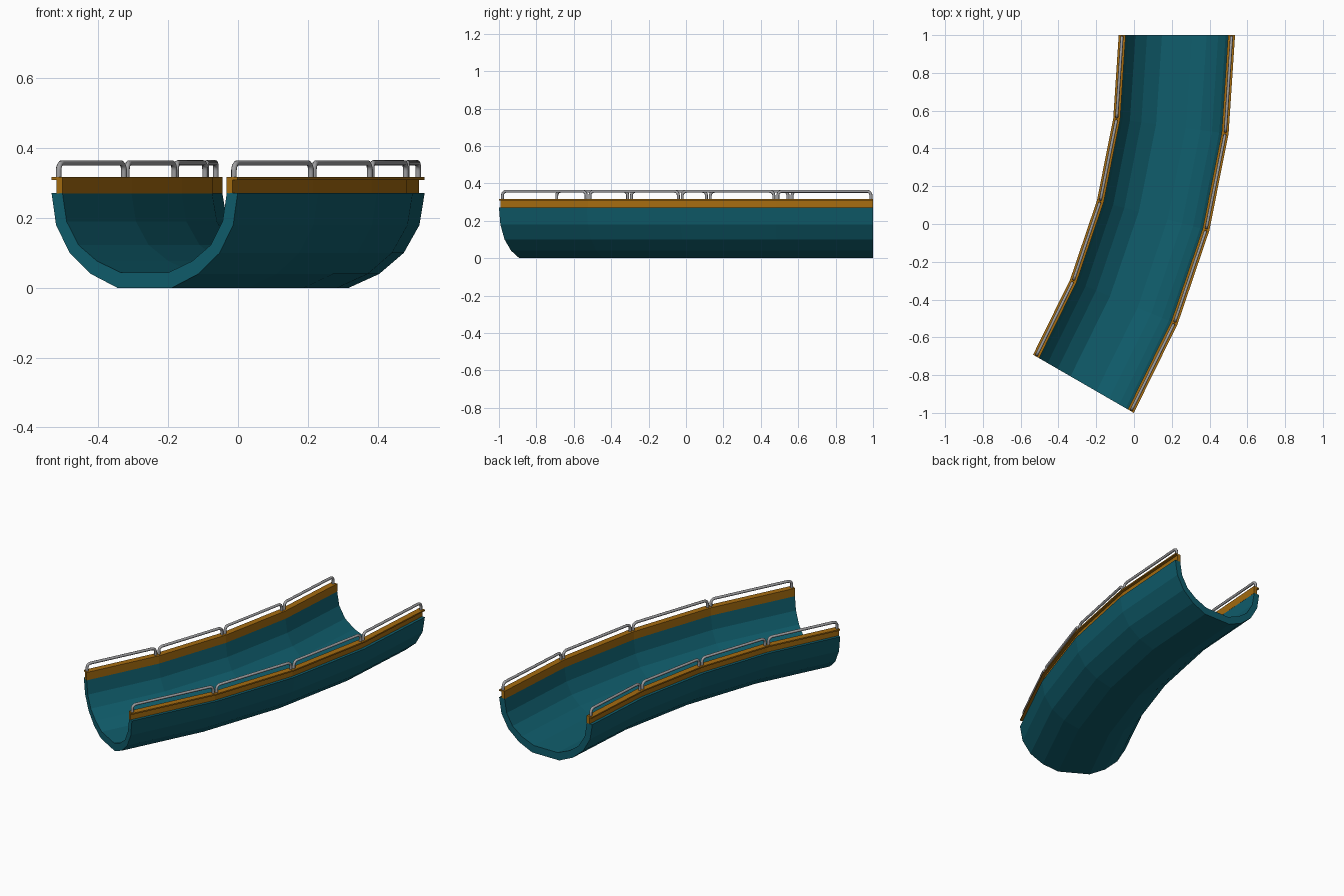
import bpy
import bmesh
from math import sin, cos, pi, radians
from mathutils import Vector

if "Cube" in bpy.data.objects:
    bpy.data.objects.remove(bpy.data.objects["Cube"])

CX, CY, R = -3.465, 1.0, 3.692     # bend centre and centreline radius
STEPS, SWEEP = 4, radians(30)


def on_arc(offset, step, z=0.0):
    a = -SWEEP * step / STEPS
    return Vector((CX + (R + offset) * cos(a), CY + (R + offset) * sin(a), z))


def material(name, color):
    m = bpy.data.materials.new(name)
    m.diffuse_color = color
    m.use_nodes = True
    m.node_tree.nodes["Principled BSDF"].inputs["Base Color"].default_value = m.diffuse_color
    return m


def sweep(name, profile, mat):
    """Sweep a closed (offset, z) profile along the four-sided bend."""
    bm = bmesh.new()
    rings = [[bm.verts.new(on_arc(o, s, z)) for o, z in profile]
             for s in range(STEPS + 1)]
    n = len(profile)
    for a, b in zip(rings, rings[1:]):
        for i in range(n):
            j = (i + 1) % n
            bm.faces.new((a[i], a[j], b[j], b[i]))
    bm.faces.new(rings[0])
    bm.faces.new(rings[-1])
    bmesh.ops.recalc_face_normals(bm, faces=bm.faces)
    me = bpy.data.meshes.new(name)
    bm.to_mesh(me)
    bm.free()
    me.materials.append(mat)
    ob = bpy.data.objects.new(name, me)
    bpy.context.collection.objects.link(ob)


def rail(name, offset, step, mat):
    """Hoop of bent tube with rounded corners over one segment."""
    a, b = on_arc(offset, step), on_arc(offset, step + 1)
    d = (b - a).normalized()
    a, b = a + d * 0.011, b - d * 0.011
    low, top, r = 0.312, 0.358, 0.022
    half = []
    for k in range(5):
        t = pi / 2 * k / 4
        half.append((r - r * cos(t), top - r + r * sin(t)))
    half.insert(0, (0, low))
    up = Vector((0, 0, 1))
    pts = [a + d * u + up * z for u, z in half]
    pts += [b - d * u + up * z for u, z in reversed(half)]
    cu = bpy.data.curves.new(name, 'CURVE')
    cu.dimensions = '3D'
    cu.bevel_depth = 0.008
    cu.bevel_resolution = 2
    cu.use_fill_caps = True
    sp = cu.splines.new('POLY')
    sp.points.add(len(pts) - 1)
    for p, co in zip(sp.points, pts):
        p.co = (*co, 1)
    cu.materials.append(mat)
    ob = bpy.data.objects.new(name, cu)
    bpy.context.collection.objects.link(ob)


teal = material("teal", (0.005, 0.11, 0.15, 1))
amber = material("amber", (0.38, 0.15, 0.005, 1))
steel = material("steel", (0.35, 0.35, 0.36, 1))

# Half-pipe trough: outer skin, then inner skin
outer = [(0.308, 0.272), (0.293, 0.18), (0.248, 0.10), (0.178, 0.04), (0.09, 0)]
inner = [(0.272, 0.272), (0.258, 0.19), (0.219, 0.123), (0.158, 0.077), (0.079, 0.044)]
profile = ([(-o, z) for o, z in outer] + outer[::-1]
           + inner + [(-o, z) for o, z in inner[::-1]])
sweep("trough", profile, teal)

# Curbs with a flat cap, and the hoop rails on both sides
for side, label in ((-1, "inner"), (1, "outer")):
    curb = [(0.271, 0.27), (0.291, 0.27), (0.291, 0.309), (0.308, 0.309),
            (0.308, 0.317), (0.271, 0.317)]
    sweep(label + "_curb", [(side * o, z) for o, z in curb], amber)
    for s in range(STEPS):
        rail(f"{label}_rail_{s + 1}", side * 0.29, s, steel)
